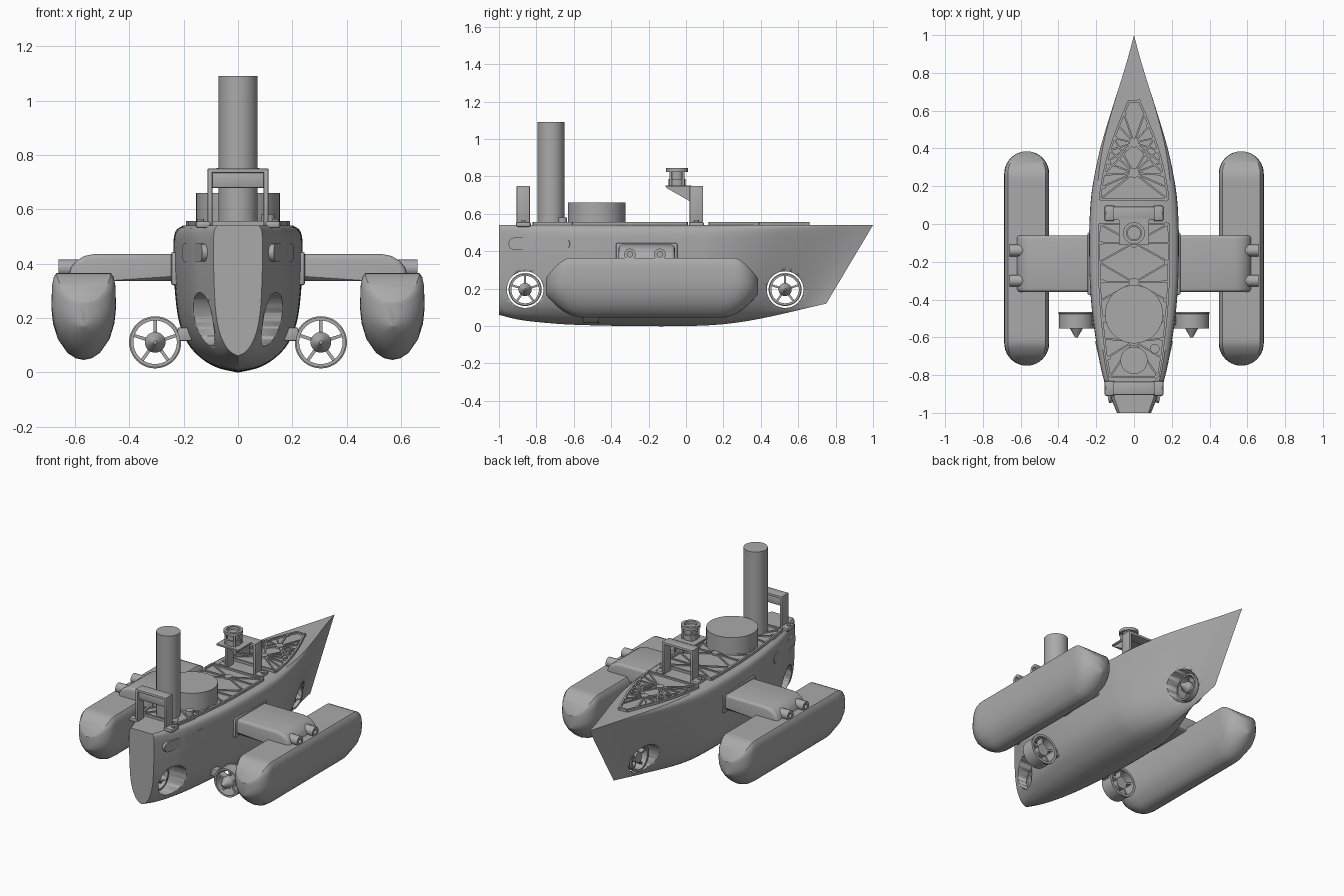
import bpy, bmesh, math
from mathutils import Matrix, Vector

cube = bpy.data.objects.get("Cube")
if cube:
    bpy.data.objects.remove(cube)

grey = bpy.data.materials.new("plain_grey")
grey.use_nodes = True
COLOUR = (0.4, 0.4, 0.4, 1)
grey.diffuse_color = COLOUR
grey.node_tree.nodes["Principled BSDF"].inputs["Base Color"].default_value = COLOUR


# ---------- helpers ----------
def link(name, bm, angle=32):
    bmesh.ops.recalc_face_normals(bm, faces=bm.faces)
    me = bpy.data.meshes.new(name)
    bm.to_mesh(me)
    me.materials.append(grey)
    ob = bpy.data.objects.new(name, me)
    bpy.context.collection.objects.link(ob)
    bpy.ops.object.select_all(action='DESELECT')
    ob.select_set(True)
    bpy.context.view_layer.objects.active = ob
    bpy.ops.object.shade_smooth_by_angle(angle=math.radians(angle))
    return ob


def link_pair(name, bm):
    link("left_" + name, bm)
    bmesh.ops.transform(bm, matrix=Matrix.Scale(-1, 4, (1, 0, 0)), verts=bm.verts)
    link("right_" + name, bm)


def box(bm, lo, hi, bevel=0.0):
    lo, hi = Vector(lo), Vector(hi)
    m = Matrix.Translation((lo + hi) / 2) @ Matrix.Diagonal((*(hi - lo), 1))
    vs = bmesh.ops.create_cube(bm, size=1, matrix=m)["verts"]
    if bevel:
        edges = list({e for v in vs for e in v.link_edges})
        bmesh.ops.bevel(bm, geom=edges, offset=bevel, segments=2, affect='EDGES', profile=0.5)


def cyl(bm, centre, r, depth, axis='Z', seg=48, r2=None):
    rot = {'X': Matrix.Rotation(math.pi / 2, 4, 'Y'),
           'Y': Matrix.Rotation(math.pi / 2, 4, 'X'), 'Z': Matrix()}[axis]
    bmesh.ops.create_cone(bm, cap_ends=True, segments=seg, radius1=r, radius2=r if r2 is None else r2,
                          depth=depth, matrix=Matrix.Translation(centre) @ rot)


def prism(bm, pts, vec):
    """Extrude a closed outline along vec."""
    a = [bm.verts.new(p) for p in pts]
    b = [bm.verts.new(Vector(p) + Vector(vec)) for p in pts]
    bm.faces.new(a)
    bm.faces.new(b[::-1])
    for i in range(len(a)):
        j = (i + 1) % len(a)
        bm.faces.new((a[i], a[j], b[j], b[i]))


def loft(bm, rings):
    """Skin closed rings and cap both ends."""
    vr = [[bm.verts.new(p) for p in ring] for ring in rings]
    for r0, r1 in zip(vr, vr[1:]):
        for i in range(len(r0)):
            j = (i + 1) % len(r0)
            bm.faces.new((r0[i], r0[j], r1[j], r1[i]))
    bm.faces.new(vr[0])
    bm.faces.new(vr[-1][::-1])
    bmesh.ops.remove_doubles(bm, verts=bm.verts, dist=1e-5)


def ring(bm, profile, seg=48):
    """Spin a closed (radius, y) profile about the y axis."""
    rows = [[bm.verts.new((r * math.cos(t), y, r * math.sin(t))) for r, y in profile]
            for t in (2 * math.pi * k / seg for k in range(seg))]
    n = len(profile)
    for k in range(seg):
        a, b = rows[k], rows[(k + 1) % seg]
        for i in range(n):
            j = (i + 1) % n
            bm.faces.new((a[i], a[j], b[j], b[i]))


def curve(pts, x):
    """Smooth interpolation through (x, value) points."""
    i = max(k for k in range(len(pts) - 1) if k == 0 or pts[k][0] <= x)

    def slope(k):
        a, b = pts[max(k - 1, 0)], pts[min(k + 1, len(pts) - 1)]
        return (b[1] - a[1]) / (b[0] - a[0])
    (x0, y0), (x1, y1) = pts[i], pts[i + 1]
    h = x1 - x0
    t = (x - x0) / h
    return (y0 * (1 + 2 * t) * (1 - t) ** 2 + slope(i) * h * t * (1 - t) ** 2
            + y1 * t * t * (3 - 2 * t) + slope(i + 1) * h * t * t * (t - 1))


# ---------- hull ----------
TOP = 0.54
BEAM = [(-1, .09), (-.9, .13), (-.8, .167), (-.6, .204), (-.4, .228), (-.2, .237), (0, .236),
        (.2, .222), (.4, .185), (.6, .125), (.8, .058), (.9, .027), (1, 0)]
KEEL = [(-1, .06), (-.9, .035), (-.75, .017), (-.6, .007), (-.3, 0), (0, 0), (.2, .01), (.4, .04), (.75, .12)]
SECTION_X = [0, .3, .55, .78, .93, 1, 1, .96, .85]
SECTION_V = [0, .03, .09, .2, .38, .7, .88, .965, 1]
XS, VS = list(enumerate(SECTION_X)), list(enumerate(SECTION_V))

rings = []
for s in range(61):
    yd = -1 + 2 * s / 60
    yk = yd if yd < .2 else .2 + (yd - .2) * .55 / .8
    zb, w = curve(KEEL, yk), max(curve(BEAM, yd), 0)
    sharp = max(0, (yd - .1) / .9)
    half = []
    for k in range(33):
        f, v = min(curve(XS, k / 4), 1), min(max(curve(VS, k / 4), 0), 1)
        x = w * ((1 - sharp) * f + sharp * v ** .9)
        half.append((x, yk + (yd - yk) * v, zb + (TOP - zb) * v))
    half[0] = (0, half[0][1], half[0][2])
    rings.append(half + [(-x, y, z) for x, y, z in half[:0:-1]])
bm = bmesh.new()
loft(bm, rings)
hull = link("hull", bm, 35)

# thruster tunnels bored across the hull
TUNNELS = {"stern": (0, -.86, .195), "bow": (0, .53, .195)}
bm = bmesh.new()
for c in TUNNELS.values():
    cyl(bm, c, .098, .8, 'X')
cutter = link("tunnel_cutter", bm)
cutter.hide_render = True
mod = hull.modifiers.new("tunnels", 'BOOLEAN')
mod.object, mod.operation, mod.solver = cutter, 'DIFFERENCE', 'EXACT'
bpy.context.view_layer.objects.active = hull
bpy.ops.object.modifier_apply(modifier=mod.name)
bpy.data.objects.remove(cutter)


# ---------- thrusters ----------
def thruster(size):
    bm = bmesh.new()
    ring(bm, [(.08, -.045), (.092, -.045), (.092, .03), (.096, .032), (.096, .042), (.08, .042)])
    cyl(bm, (0, -.005, 0), .038, .07, 'Y', 32)
    cyl(bm, (0, -.0675, 0), .038, .055, 'Y', 32, .006)
    for k in range(5):
        blade = bmesh.new()
        box(blade, (-.006, -.02, .03), (.006, .025, .084))
        blade.transform(Matrix.Rotation(k * math.tau / 5, 4, 'Y'))
        me = bpy.data.meshes.new("blade")
        blade.to_mesh(me)
        bm.from_mesh(me)
        bpy.data.meshes.remove(me)
    bm.transform(Matrix.Scale(size, 4))
    return bm


for name, c in TUNNELS.items():
    bm = thruster(.92)
    bm.transform(Matrix.Translation(c) @ Matrix.Rotation(math.pi / 2, 4, 'Z'))
    link(name + "_tunnel_thruster", bm)
bm = thruster(1)
bm.transform(Matrix.Translation((.305, -.507, .11)))
box(bm, (.17, -.535, .115), (.222, -.485, .165), .006)
link_pair("drive_thruster", bm)

# ---------- pontoons ----------
FLOAT = [(0, 0), (.25, .02), (.5, .08), (.8, .24), (.95, .42), (1, .6), (.98, .85), (.93, .95), (.84, 1)]
R, Y0, Y1 = .119, -.75, .385
ends = [R * (1 - math.cos(math.pi / 2 * k / 10)) for k in range(1, 11)] + [.145, .17, .2]
ends = [.0008] + ends
rings = []
for y in [Y0 + d for d in ends] + [Y1 - d for d in reversed(ends)]:
    d = min(y - Y0, Y1 - y)
    w = math.sqrt(R * R - max(R - d, 0) ** 2)
    zt = .365 - .11 * max(0, 1 - d / .13) ** 1.6
    zb = .045 + .125 * max(0, 1 - d / .2) ** 2
    half = [(w * f, y, zb + (zt - zb) * v) for f, v in FLOAT]
    rings.append([(.568 + x, y, z) for x, y, z in half + [(-x, y, z) for x, y, z in half[:0:-1]]])
bm = bmesh.new()
loft(bm, rings)
link_pair("pontoon", bm)

# ---------- outrigger arms ----------
bm = bmesh.new()
arm = [(.22, .335), (.22, .435), (.53, .435), (.565, .428), (.595, .41), (.615, .385), (.625, .345), (.5, .335)]
prism(bm, [(x, -.36, z) for x, z in arm], (0, .3, 0))
long_edges = [e for e in bm.edges if abs(e.verts[0].co.y - e.verts[1].co.y) < .01]
bmesh.ops.bevel(bm, geom=long_edges, offset=.018, segments=3, affect='EDGES', profile=.5)
box(bm, (.215, -.375, .32), (.246, -.045, .443), .008)
link_pair("outrigger_arm", bm)
bm = bmesh.new()
for y in (-.3, -.14):
    tube = bmesh.new()
    ring(tube, [(.014, -.04), (.031, -.04), (.031, .05), (.014, .05)], 24)
    cyl(tube, (0, 0, 0), .015, .05, 'Y', 24)
    tube.transform(Matrix.Translation((.61, y, .383)) @ Matrix.Rotation(-math.pi / 2, 4, 'Z'))
    me = bpy.data.meshes.new("tube")
    tube.to_mesh(me)
    bm.from_mesh(me)
    bpy.data.meshes.remove(me)
link_pair("arm_bolt_bosses", bm)

# ---------- stern side fairings ----------
bm = bmesh.new()
pill = [(0, sgn * (.135 + .033 * math.cos(a)), sgn * .033 * math.sin(a))
        for sgn in (1, -1) for a in (math.pi * (k / 10 - .5) for k in range(11))]
prism(bm, pill, (-.03, 0, 0))
bm.transform(Matrix.Translation((.169, -.785, .44)) @ Matrix.Rotation(-math.atan2(.075, .33), 4, 'Z'))
link_pair("stern_fairing", bm)


# ---------- ribbed deck covers ----------
def rib(bm, p, q, w, z=.556):
    p, q = Vector((*p, .53)), Vector((*q, .53))
    side = (q - p).normalized().cross(Vector((0, 0, 1))) * w / 2
    prism(bm, [p - side, p + side, q + side, q - side], (0, 0, z - .53))


def deck_cover(name, ya, yb, scale, shift, hubs):
    ys = [ya + (yb - ya) * k / 8 for k in range(9)]
    side = [(scale * curve(BEAM, y) + shift, y) for y in ys]
    outline = side + [(-x, y) for x, y in reversed(side)]
    bm = bmesh.new()
    prism(bm, [(x, y, .53) for x, y in outline], (0, 0, .015))
    for p, q in zip(outline, outline[1:] + outline[:1]):
        rib(bm, p, q, .012)
    for x, y in outline[::2]:
        cyl(bm, (x * .92, y, .547), .01, .02, seg=12)
    for hub in hubs:
        near = [p for p in outline if abs(p[1] - hub) < .2]
        for p in near:
            rib(bm, (0, hub), p, .009, .553)
        cyl(bm, (0, hub, .545), .025, .024, seg=20)
    link(name, bm)


deck_cover("fore_deck_cover", .13, .65, 1.27, -.11, (.27, .43))
deck_cover("aft_deck_cover", -.81, 0, .78, 0, (-.1, -.31, -.62))

# ---------- drum and mast ----------
bm = bmesh.new()
cyl(bm, (0, -.478, .6), .154, .12, seg=64)
link("drum", bm)
bm = bmesh.new()
cyl(bm, (0, -.722, .815), .072, .55, seg=64)
link("mast", bm)
bm = bmesh.new()
cyl(bm, (.11, -.66, .56), .025, .04, seg=24)
link("deck_cap", bm)


# ---------- gate frames ----------
def gate(name, y0, y1, panel):
    bm = bmesh.new()
    for s in (1, -1):
        box(bm, (s * .103 - .009, y0, .53), (s * .103 + .009, y1, .745), .004)
        box(bm, (s * .128 - .028, y0 - .005, .53), (s * .128 + .028, y1 + .005, .557), .01)
        cyl(bm, (s * .138, (y0 + y1) / 2, .556), .013, .016, seg=16)
    box(bm, (-.112, y0, .733), (.112, y1, .75), .004)
    if panel:
        box(bm, (-.1, y0 + .012, .678), (.1, y1 - .012, .738), .008)
    link(name, bm)


gate("stern_gate", -.905, -.835, True)
gate("fore_gate", .02, .092, False)

# ---------- sensor mount on the fore gate ----------
bm = bmesh.new()
box(bm, (-.08, -.11, .742), (.08, .03, .752))
for x in (-.07, .062):
    prism(bm, [(x, .025, .745), (x, -.105, .745), (x, -.105, .738), (x, .025, .665)], (.008, 0, 0))
link("sensor_bracket", bm)
bm = bmesh.new()
cyl(bm, (0, -.048, .768), .045, .035, seg=32)
cyl(bm, (0, -.048, .8), .036, .05, seg=32)
for k in range(4):
    a = math.pi / 4 + k * math.pi / 2
    cyl(bm, (.047 * math.cos(a), -.048 + .047 * math.sin(a), .797), .007, .09, seg=12)
crown = bmesh.new()
ring(crown, [(.04, 0), (.058, 0), (.058, .02), (.04, .02)], 32)
crown.transform(Matrix.Translation((0, -.048, .824)) @ Matrix.Rotation(math.pi / 2, 4, 'X'))
link("sensor_crown", crown)
link("sensor", bm)
